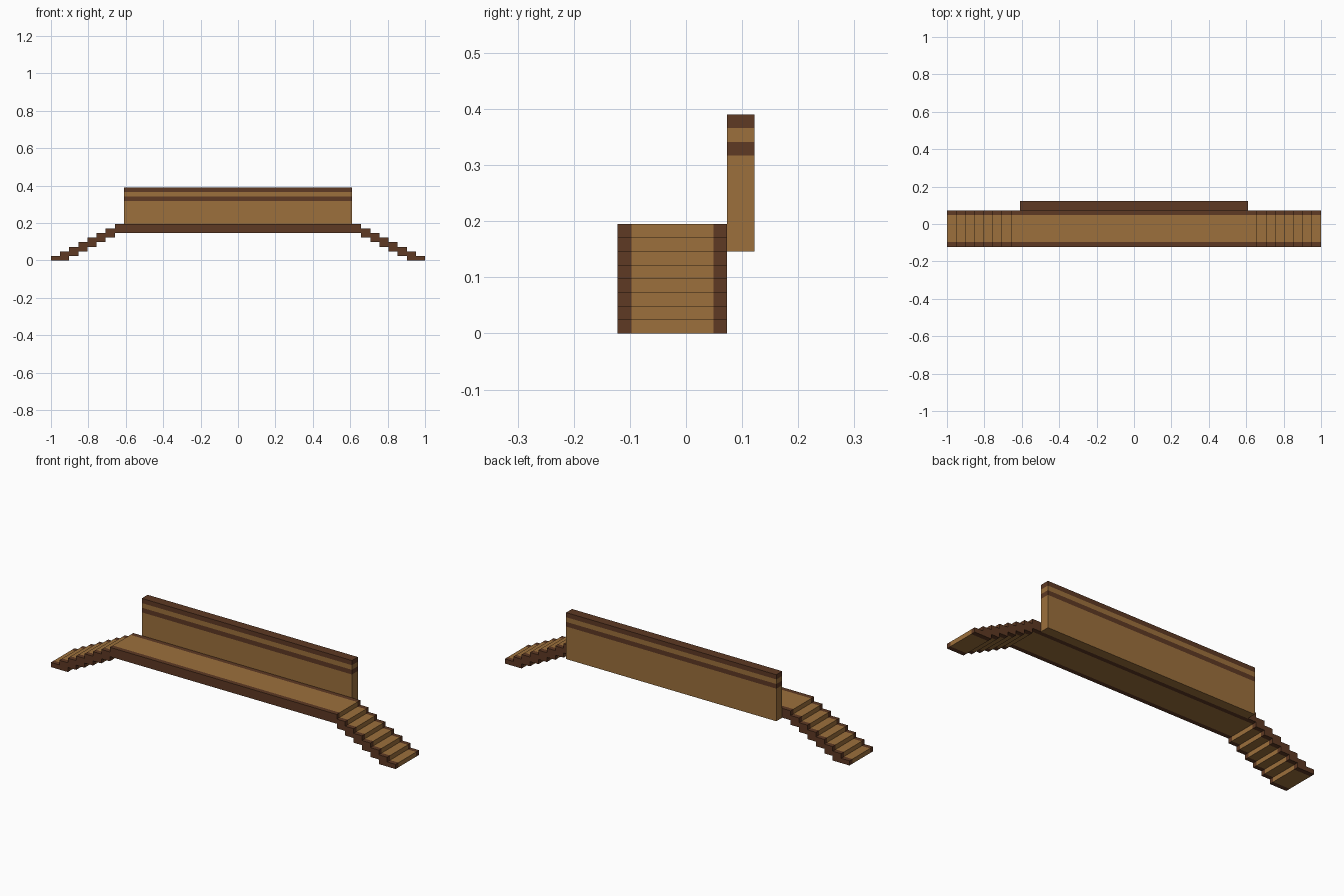
import bpy
import bmesh
from mathutils import Vector

default = bpy.data.objects.get("Cube")
if default:
    bpy.data.objects.remove(default, do_unlink=True)

U = 2 / 41   # one block
H = U / 2    # half block: step height and trim width


def material(name, rgb):
    mat = bpy.data.materials.new(name)
    mat.use_nodes = True
    colour = (*rgb, 1.0)
    mat.diffuse_color = colour
    mat.node_tree.nodes["Principled BSDF"].inputs["Base Color"].default_value = colour
    return mat


tan_wood = material("tan wood", (0.333, 0.162, 0.045))
dark_wood = material("dark wood", (0.112, 0.041, 0.017))


def boxes(name, spans, mat):
    """One object made of boxes, each given as x, y and z ranges."""
    bm = bmesh.new()
    for ranges in spans:
        low, high = (Vector(corner) for corner in zip(*ranges))
        verts = bmesh.ops.create_cube(bm, size=1)["verts"]
        for v in verts:
            v.co = Vector(low[i] if v.co[i] < 0 else high[i] for i in range(3))
    mesh = bpy.data.meshes.new(name)
    bm.to_mesh(mesh)
    bm.free()
    mesh.materials.append(mat)
    obj = bpy.data.objects.new(name, mesh)
    bpy.context.collection.objects.link(obj)
    return obj


# Depth ranges of the walkway and the wall behind it
front, back = -2.5 * U, 1.5 * U
plank = (front + H, back - H)
rails = {"front": (front, front + H), "back": (back - H, back)}
wall_depth = (back, back + U)

# Deck with dark edge beams
deck_x = (-13.5 * U, 13.5 * U)
deck_z = (6 * H, 8 * H)
boxes("deck", [(deck_x, plank, deck_z)], tan_wood)
for side, depth in rails.items():
    boxes(f"deck_{side}_beam", [(deck_x, depth, deck_z)], dark_wood)

# Stairs at both ends: each step reaches one block under the next
for end, sign in (("left", 1), ("right", -1)):
    def steps(depth):
        result = []
        for i in range(7):
            outer = (20.5 - i) * U
            inner = max(outer - 2 * U, deck_x[1])
            x = sorted((sign * inner, sign * outer))
            result.append((x, depth, (i * H, (i + 1) * H)))
        return result

    boxes(f"{end}_stair_treads", steps(plank), tan_wood)
    for side, depth in rails.items():
        boxes(f"{end}_stair_{side}_edge", steps(depth), dark_wood)

# Back wall: tan panels with a dark stripe and a dark top cap
wall_x = (-12.5 * U, 12.5 * U)
for name, bottom, top, mat in (
    ("wall_panel", 6, 13, tan_wood),
    ("wall_stripe", 13, 14, dark_wood),
    ("wall_upper_panel", 14, 15, tan_wood),
    ("wall_cap", 15, 16, dark_wood),
):
    boxes(name, [(wall_x, wall_depth, (bottom * H, top * H))], mat)
